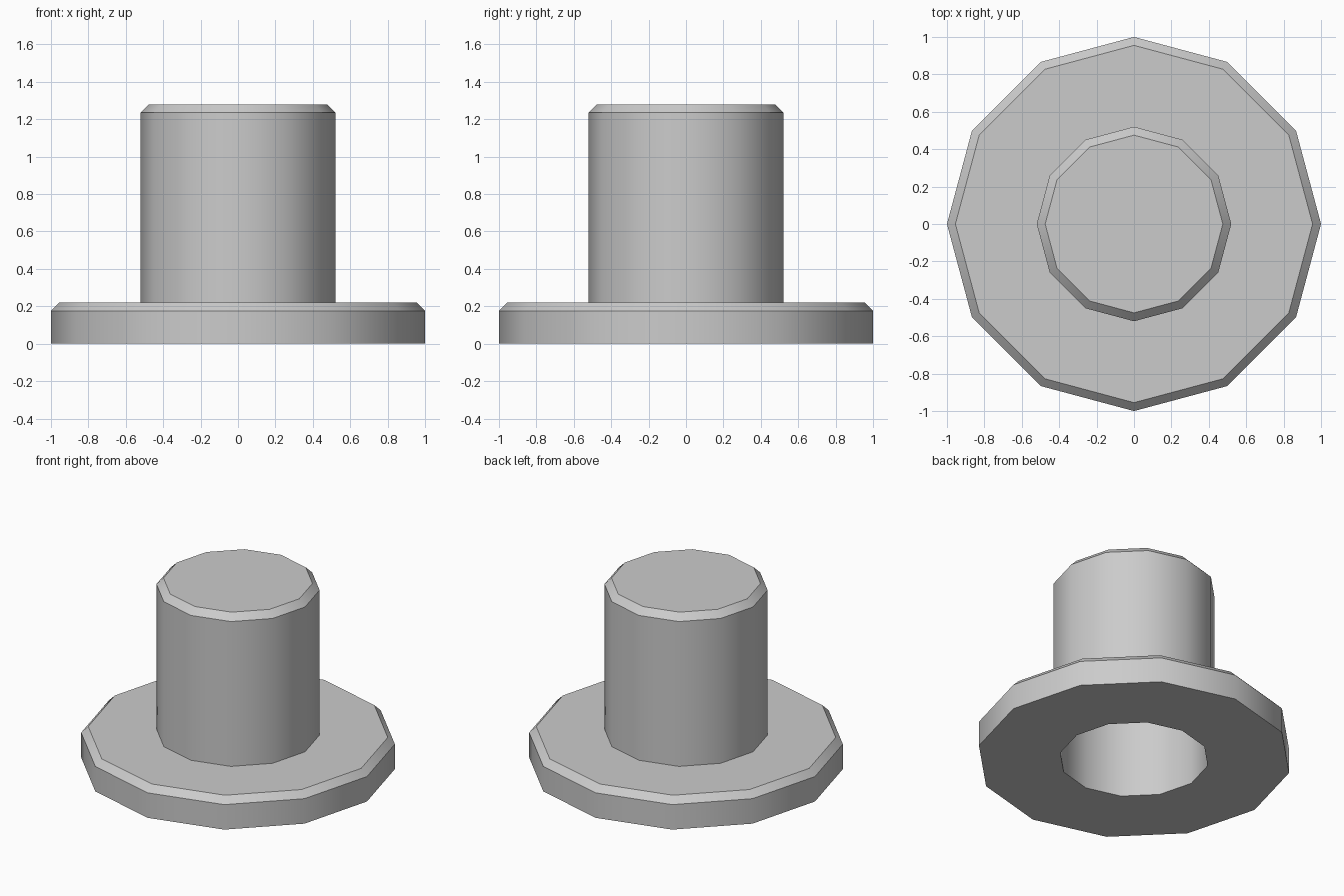
import bpy, bmesh, math

if "Cube" in bpy.data.objects:
    bpy.data.objects.remove(bpy.data.objects["Cube"])

SIDES = 12

# Half section (radius, z): hollow top, inner wall, underside, brim, crown, lid
profile = [(0.475, 1.235), (0.475, 0.0), (1.0, 0.0), (1.0, 0.175), (0.955, 0.22),
           (0.52, 0.22), (0.52, 1.235), (0.475, 1.28)]

bm = bmesh.new()
rings = []
for r, z in profile:
    rings.append([bm.verts.new((r * math.cos(math.tau * i / SIDES),
                                r * math.sin(math.tau * i / SIDES), z))
                  for i in range(SIDES)])

# Side bands between neighbouring rings
for a, b in zip(rings, rings[1:]):
    for i in range(SIDES):
        j = (i + 1) % SIDES
        bm.faces.new((a[i], a[j], b[j], b[i]))

# Ceiling of the hollow and lid of the crown
bm.faces.new(list(reversed(rings[0])))
bm.faces.new(rings[-1])
bmesh.ops.recalc_face_normals(bm, faces=bm.faces)

mesh = bpy.data.meshes.new("brimmed_hat")
bm.to_mesh(mesh)
bm.free()
hat = bpy.data.objects.new("brimmed_hat", mesh)
bpy.context.collection.objects.link(hat)

# Smooth round the walls, crisp at the chamfers and rims
bpy.context.view_layer.objects.active = hat
hat.select_set(True)
bpy.ops.object.shade_smooth_by_angle(angle=math.radians(35))
